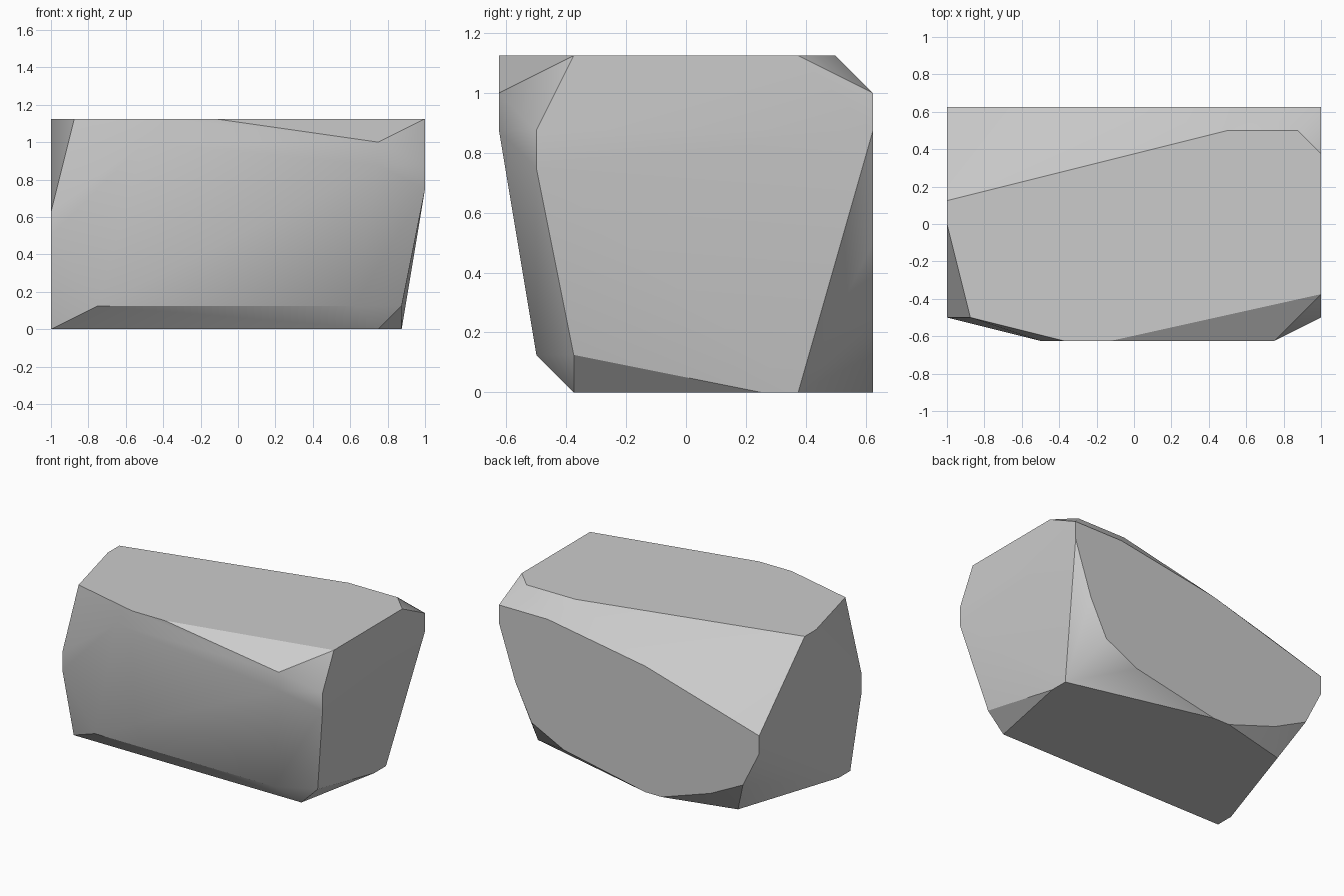
import bpy
import bmesh
import math

cube = bpy.data.objects.get("Cube")
if cube:
    bpy.data.objects.remove(cube)

UNIT = 1 / 8  # every corner of the boulder sits on a coarse grid
TOP, BACK = 9, 5

# Outlines of the flat cuts, in grid units
top_outline = [(-8, 1), (4, 4), (7, 4), (8, 3), (8, -3), (-1, -5), (-3, -5), (-7, -4), (-8, 0)]
base_outline = [(-8, -3), (-8, -2), (-6, 4), (-2, 5), (-1, 5), (7, 3), (7, 2), (6, -3)]
back_outline = [(8, 8), (8, 7), (7, 4), (6, 2), (4, 1), (-5, 1), (-7, 2), (-8, 4), (-8, 5), (-1, 7), (5, 8)]

# Bulging front and its rounded corners
front_corners = [(-4, -5, 8), (6, -5, 8), (6, -5, 7),
                 (-8, -4, 5), (-8, -4, 4), (-6, -4, 1), (5, -4, 1),
                 (8, -4, 7), (8, -4, 6), (7, -3, 1)]

corners = [(x, y, TOP) for x, y in top_outline]
corners += [(x, y, 0) for x, y in base_outline]
corners += [(x, BACK, z) for x, z in back_outline]
corners += front_corners


def stone_material(name, value):
    mat = bpy.data.materials.new(name)
    mat.use_nodes = True
    colour = (value, value, value, 1)
    mat.diffuse_color = colour
    for node in mat.node_tree.nodes:
        if node.type == 'BSDF_PRINCIPLED':
            node.inputs["Base Color"].default_value = colour
            node.inputs["Roughness"].default_value = 0.9
    return mat


def hull_object(name, points, material):
    bm = bmesh.new()
    for point in points:
        bm.verts.new([c * UNIT for c in point])
    bmesh.ops.convex_hull(bm, input=bm.verts[:])
    loose = [v for v in bm.verts if not v.link_faces]
    bmesh.ops.delete(bm, geom=loose, context='VERTS')
    # merge the triangles of each flat cut into one face
    bmesh.ops.dissolve_limit(bm, angle_limit=math.radians(0.5),
                             verts=bm.verts[:], edges=bm.edges[:])
    bmesh.ops.recalc_face_normals(bm, faces=bm.faces[:])
    mesh = bpy.data.meshes.new(name)
    bm.to_mesh(mesh)
    bm.free()
    mesh.materials.append(material)
    obj = bpy.data.objects.new(name, mesh)
    bpy.context.collection.objects.link(obj)
    return obj


# Boulder: soft shading over shallow bends, crisp edges on the cuts
boulder = hull_object("boulder", corners, stone_material("stone_grey", 0.6))
bpy.ops.object.select_all(action='DESELECT')
boulder.select_set(True)
bpy.context.view_layer.objects.active = boulder
bpy.ops.object.shade_smooth_by_angle(angle=math.radians(30))
